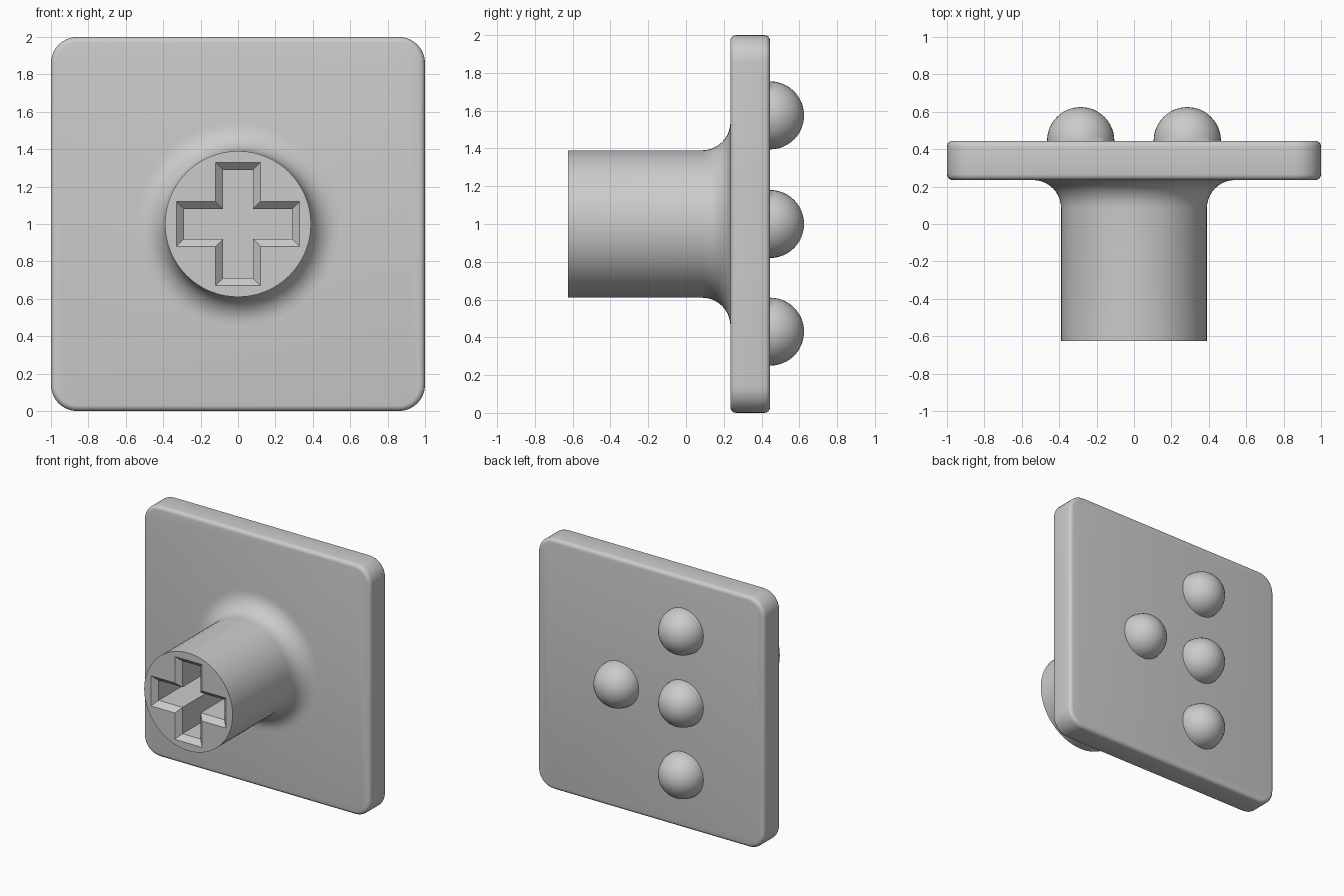
import bpy, bmesh, math
from mathutils import Matrix

if "Cube" in bpy.data.objects:
    bpy.data.objects.remove(bpy.data.objects["Cube"])

FRONT, BACK = 0.235, 0.445      # plate faces along y
TIP = -0.625                    # free end of the stem
CZ = 1.0                        # height of the centre

grey = bpy.data.materials.new("light_grey")
grey.diffuse_color = (0.6, 0.6, 0.6, 1)
grey.use_nodes = True
grey.node_tree.nodes["Principled BSDF"].inputs["Base Color"].default_value = grey.diffuse_color


def make_object(name, bm):
    bmesh.ops.recalc_face_normals(bm, faces=bm.faces[:])
    mesh = bpy.data.meshes.new(name)
    bm.to_mesh(mesh)
    bm.free()
    mesh.materials.append(grey)
    obj = bpy.data.objects.new(name, mesh)
    bpy.context.collection.objects.link(obj)
    return obj


def activate(obj):
    bpy.ops.object.select_all(action='DESELECT')
    obj.select_set(True)
    bpy.context.view_layer.objects.active = obj


def apply_and_smooth(obj):
    activate(obj)
    for mod in list(obj.modifiers):
        bpy.ops.object.modifier_apply(modifier=mod.name)
    bpy.ops.object.shade_smooth_by_angle(angle=math.radians(32))


def loft(loops):
    """Closed solid through matching loops of points."""
    bm = bmesh.new()
    rings = [[bm.verts.new(p) for p in loop] for loop in loops]
    n = len(rings[0])
    for a, b in zip(rings, rings[1:]):
        for i in range(n):
            j = (i + 1) % n
            bm.faces.new((a[i], a[j], b[j], b[i]))
    bm.faces.new(rings[0])
    bm.faces.new(rings[-1])
    return bm


# Square plate with rounded corners and softened rims
def rounded_square(y, half=1.0, r=0.14, steps=8):
    pts = []
    for k in range(4):
        mid = math.radians(45 + 90 * k)
        cx = math.copysign(half - r, math.cos(mid))
        cz = math.copysign(half - r, math.sin(mid))
        for s in range(steps + 1):
            a = math.radians(90 * k + 90 * s / steps)
            pts.append((cx + r * math.cos(a), y, CZ + cz + r * math.sin(a)))
    return pts


plate = make_object("plate", loft([rounded_square(FRONT), rounded_square(BACK)]))
bev = plate.modifiers.new("rim", 'BEVEL')
bev.width, bev.segments = 0.03, 4
bev.limit_method, bev.angle_limit = 'ANGLE', math.radians(40)
apply_and_smooth(plate)


# Round stem flaring into the plate
def circle(r, y, n=64):
    return [(r * math.cos(2 * math.pi * i / n), y, CZ + r * math.sin(2 * math.pi * i / n))
            for i in range(n)]


R, FILLET = 0.39, 0.15
profile = [(R, TIP)]
for s in range(11):
    a = math.radians(90 * s / 10)
    profile.append((R + FILLET * (1 - math.cos(a)), FRONT - FILLET + FILLET * math.sin(a)))
stem = make_object("stem", loft([circle(r, y) for r, y in profile]))


# Cross-shaped socket with a chamfered mouth
def cross(y, grow):
    w, l = 0.08 + grow, 0.29 + grow
    quarter = [(l, -w), (l, w), (w, w)]
    pts = []
    for k in range(4):
        c, s = [(1, 0), (0, 1), (-1, 0), (0, -1)][k]
        pts += [(x * c - z * s, y, CZ + x * s + z * c) for x, z in quarter]
    return pts


cutter = make_object("socket_cutter", loft([cross(TIP - 0.04, 0.08), cross(TIP + 0.04, 0), cross(0.0, 0)]))
cutter.hide_render = True
cut = stem.modifiers.new("socket", 'BOOLEAN')
cut.operation, cut.solver, cut.object = 'DIFFERENCE', 'EXACT', cutter
apply_and_smooth(stem)
bpy.data.objects.remove(cutter)

# Raised half-round bumps on the back
for i, (x, z) in enumerate([(-0.285, 1.575), (-0.285, 1.0), (-0.285, 0.43), (0.285, 1.0)]):
    bm = bmesh.new()
    bmesh.ops.create_uvsphere(bm, u_segments=40, v_segments=24, radius=0.18)
    bmesh.ops.bisect_plane(bm, geom=bm.verts[:] + bm.edges[:] + bm.faces[:], plane_co=(0, 0, 0),
                           plane_no=(0, 0, -1), clear_outer=True)
    bmesh.ops.transform(bm, verts=bm.verts[:],
                        matrix=Matrix.Translation((x, BACK, z)) @ Matrix.Rotation(-math.pi / 2, 4, 'X'))
    apply_and_smooth(make_object(f"bump_{i + 1}", bm))
